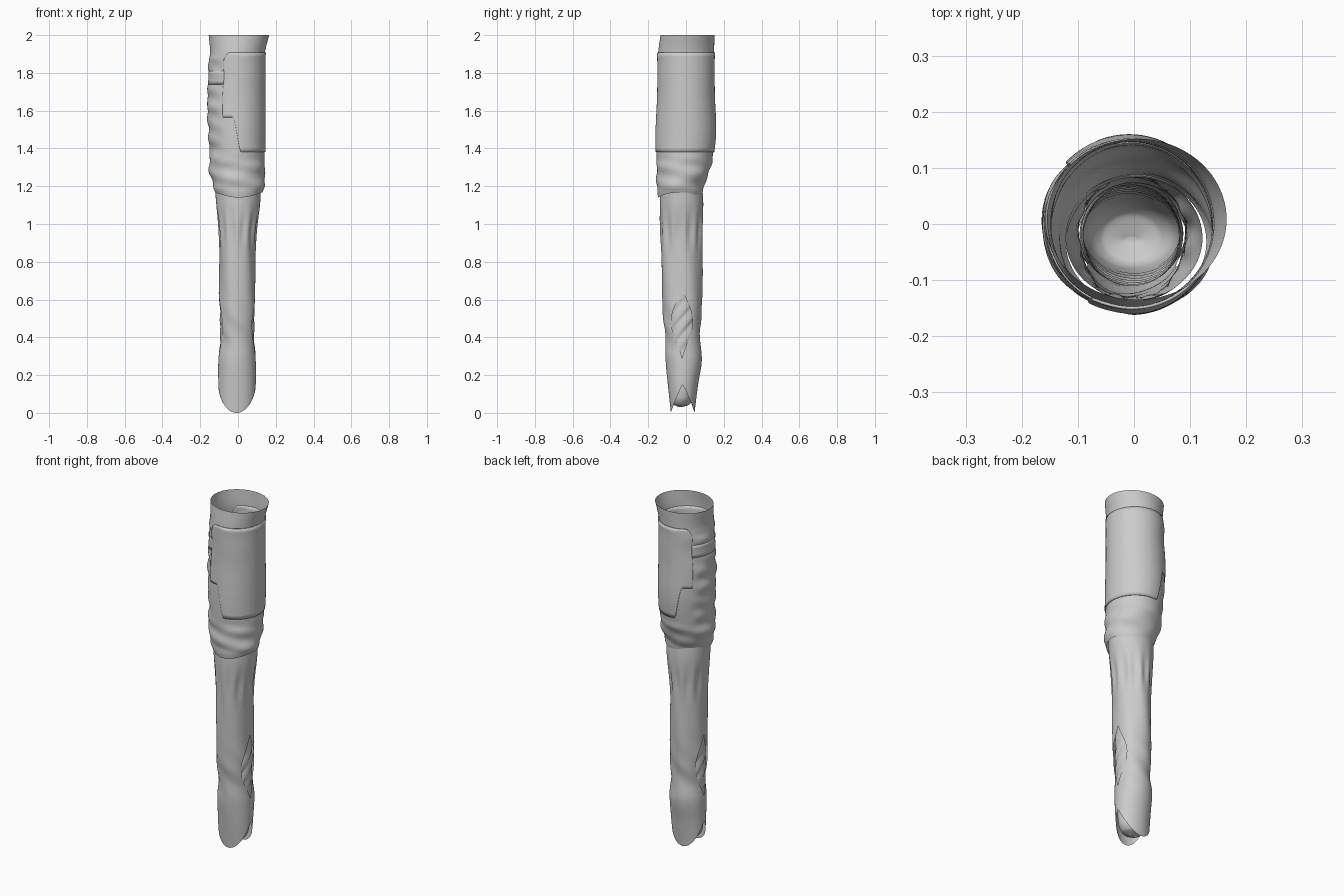
import bpy, bmesh
from math import sin, cos, pi, radians, sqrt, exp
from mathutils import Vector

if "Cube" in bpy.data.objects:
    bpy.data.objects.remove(bpy.data.objects["Cube"])

grey = bpy.data.materials.new("plain grey")
grey.use_nodes = True
COLOUR = (0.6, 0.6, 0.6, 1)
grey.diffuse_color = COLOUR
grey.node_tree.nodes["Principled BSDF"].inputs["Base Color"].default_value = COLOUR

# Each profile row: height, then left/right and front/back limits
SLEEVE = [(1.14, -.112, .12, -.148, .083), (1.2, -.13, .138, -.156, .095),
          (1.28, -.152, .143, -.154, .125), (1.38, -.15, .14, -.157, .145),
          (1.5, -.158, .141, -.156, .155), (1.68, -.162, .141, -.148, .148),
          (1.78, -.152, .141, -.147, .147), (1.85, -.156, .141, -.147, .147),
          (1.91, -.148, .143, -.147, .148), (2, -.155, .165, -.135, .152)]
CUFF = [(0, -.1, .085, -.08, .045), (.15, -.104, .094, -.096, .064),
        (.28, -.104, .094, -.108, .084), (.39, -.094, .088, -.108, .074),
        (.5, -.104, .094, -.12, .08), (.65, -.1, .092, -.128, .086),
        (.95, -.1, .095, -.134, .086), (1.1, -.115, .116, -.138, .092),
        (1.2, -.122, .122, -.135, .086)]
LINER = [(.03, -.02, .01, -.035, -.02), (.045, -.06, .05, -.07, .02),
         (.09, -.085, .075, -.083, .042), (.2, -.092, .082, -.09, .054),
         (.45, -.092, .083, -.102, .064), (.7, -.092, .084, -.112, .072)]


def section(rows, z):
    """Smoothly interpolated limits of a profile at height z."""
    i = 0
    while i < len(rows) - 2 and z > rows[i + 1][0]:
        i += 1
    p = [Vector(rows[max(0, min(len(rows) - 1, i + k))]) for k in (-1, 0, 1, 2)]
    span = p[2][0] - p[1][0]
    t = max(0, min(1, (z - p[1][0]) / span))
    m0 = (p[2] - p[0]) * span / (p[2][0] - p[0][0])
    m1 = (p[3] - p[1]) * span / (p[3][0] - p[1][0])
    h = t * t * (3 - 2 * t)
    return p[1] * (1 - h) + p[2] * h + m0 * t * (1 - t) ** 2 - m1 * t * t * (1 - t)


def on_profile(rows, a, z, out=0):
    _, x0, x1, y0, y1 = section(rows, z)
    return Vector(((x0 + x1) / 2 + ((x1 - x0) / 2 + out) * cos(a),
                   (y0 + y1) / 2 + ((y1 - y0) / 2 + out) * sin(a), z))


def smooth(lo, hi, v):
    t = max(0, min(1, (v - lo) / (hi - lo)))
    return t * t * (3 - 2 * t)


def bump(z, centre, width):
    return exp(-((z - centre) / width) ** 2)


def sheets(name, point, patches, rows, cap=False, thick=0):
    """Object from grids: point(angle, v, patch) for each angle range."""
    bm = bmesh.new()
    for n, (a0, a1, cols) in enumerate(patches):
        grid = [[bm.verts.new(point(a0 + (a1 - a0) * i / cols, j / rows, n))
                 for i in range(cols + 1)] for j in range(rows + 1)]
        for low, high in zip(grid, grid[1:]):
            for i in range(cols):
                bm.faces.new((low[i], low[i + 1], high[i + 1], high[i]))
        if cap:
            bm.faces.new(grid[0][cols - 1::-1])
    bmesh.ops.remove_doubles(bm, verts=bm.verts, dist=.0002)
    mesh = bpy.data.meshes.new(name)
    bm.to_mesh(mesh)
    bm.free()
    mesh.materials.append(grey)
    ob = bpy.data.objects.new(name, mesh)
    bpy.context.collection.objects.link(ob)
    if thick:
        mod = ob.modifiers.new("thickness", "SOLIDIFY")
        mod.thickness = thick
        mod.offset = -1
    bpy.ops.object.select_all(action="DESELECT")
    ob.select_set(True)
    bpy.context.view_layer.objects.active = ob
    bpy.ops.object.shade_smooth_by_angle(angle=radians(45))


PANEL_START, PANEL_END = radians(-117), radians(135)
ROUND = [(0, 2 * pi, 96)]


# Upper sleeve: open tube with soft wrinkles below and beside the panel
def sleeve(a, v, n):
    hem = .014 * (1 - v) * (1 - cos(2 * a + pi))
    z = 1.14 + .86 * v + hem
    bare = smooth(.5, .9, -cos(a - radians(9))) * (1 - smooth(1.85, 1.9, z))
    low = 1 - smooth(1.3, 1.38, z)
    wave = sin(2 * a + 70 * z) + .7 * sin(3 * a - 45 * z)
    fold = .003 * max(bare, low) * smooth(1.15, 1.2, z) * wave
    return on_profile(SLEEVE, a, z, fold)


sheets("upper_sleeve", sleeve, ROUND, 90)


# Wrap panel: stepped lower edge and rounded upper corners
def panel(a, v, n):
    edge = min(a - PANEL_START, PANEL_END - a)
    step = 1 - smooth(radians(20), radians(36), edge)
    corner = .035 * (1 - min(1, edge / .2)) ** 2
    low, high = 1.38 + .185 * step, 1.907 - corner
    return on_profile(SLEEVE, a, low + (high - low) * v, .005)


sheets("wrap_panel", panel, [(PANEL_START, PANEL_END, 126)], 24, thick=.006)


# Strap crossing the bare side of the sleeve
def strap(a, v, n):
    return on_profile(SLEEVE, a, 1.74 + .07 * v, .004)


sheets("sleeve_strap", strap, [(PANEL_END, PANEL_START + 2 * pi, 40)], 4, thick=.005)


# Lower cuff: front and back halves that part at the side slits
def cuff(a, v, n):
    z = 1.2 * v
    z += .15 * (1 - abs(sin(a))) * (1 - smooth(0, .35, z))
    t = max(0, min(1, (z - .29) / .37))
    slit = .6 * sin(pi * t) ** 1.4
    lean = -.08 * bump(z, .3, .15)
    side = abs(cos(a)) ** 3
    half = 1 if n == 0 else -1
    sign = 1 if cos(a) > 0 else -1
    b = a + side * sign * (half * slit + lean)
    fold = .004 * bump(z, .97, .09) * sin(11 * b)
    fold += .0025 * bump(z, .75, .25) * cos(5 * b + 6 * z)
    fold += .002 * bump(z, .45, .12) * sin(4 * b + 40 * z)
    return on_profile(CUFF, b, z, fold)


sheets("lower_cuff", cuff, [(0, pi, 48), (pi, 2 * pi, 48)], 110)


# Inner liner: rounded closed end with spiral wrapping
def liner(a, v, n):
    z = .03 + .67 * v * v if v < .3 else .0903 + .6097 * (v - .3) / .7
    wrap = (z / .085 - 7 * a / (2 * pi)) % 1
    ridge = .007 * sin(pi * wrap ** .6) * bump(z, .47, .16)
    return on_profile(LINER, a, z, ridge - .002)


sheets("inner_liner", liner, ROUND, 90, cap=True)
